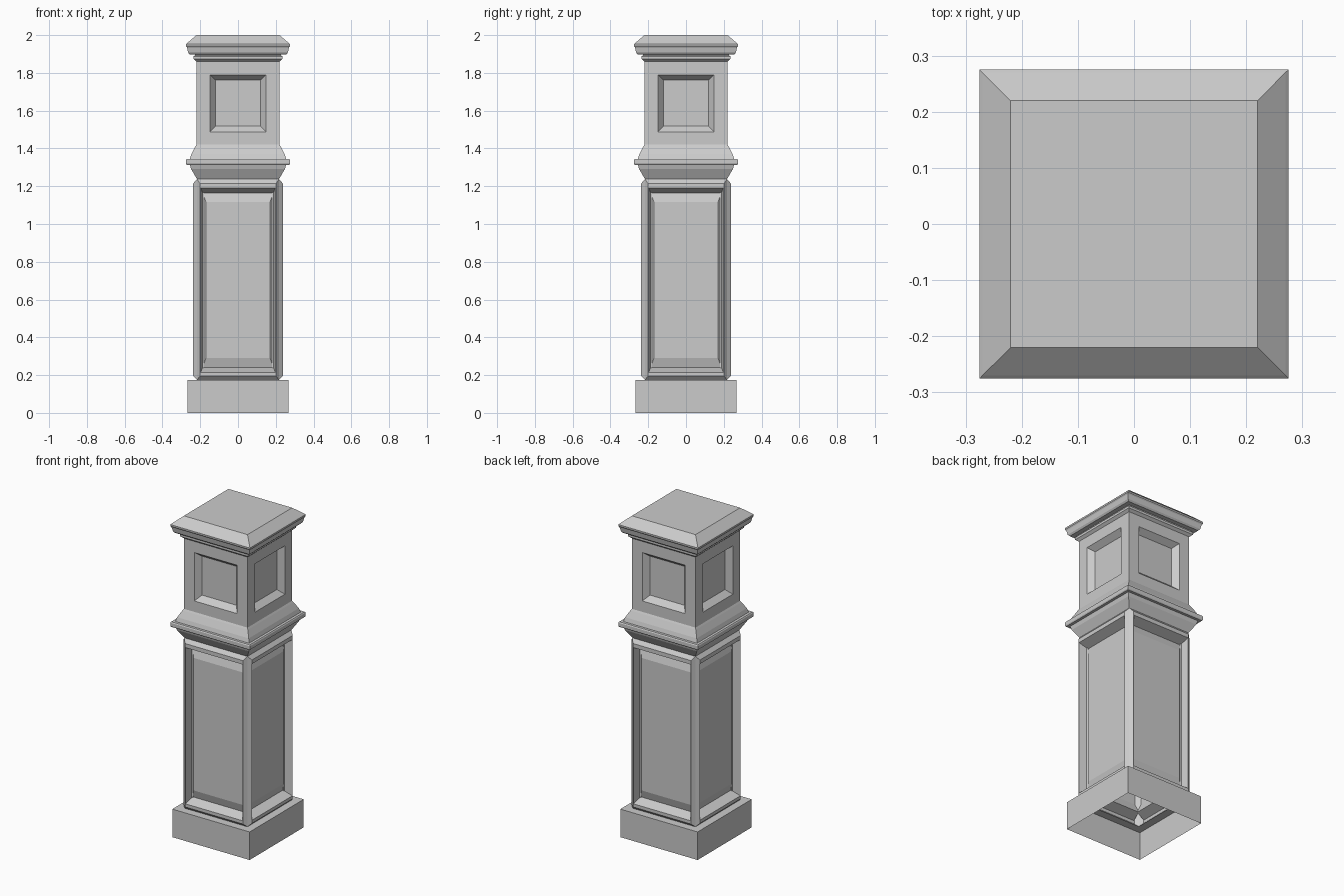
import bpy, bmesh
from math import pi
from mathutils import Matrix, Vector

if "Cube" in bpy.data.objects:
    bpy.data.objects.remove(bpy.data.objects["Cube"])


def finish(name, bm):
    bmesh.ops.remove_doubles(bm, verts=bm.verts, dist=0.0001)
    me = bpy.data.meshes.new(name)
    bm.to_mesh(me)
    bm.free()
    ob = bpy.data.objects.new(name, me)
    bpy.context.collection.objects.link(ob)
    return ob


def bridge(bm, lower, upper):
    for i in range(4):
        j = (i + 1) % 4
        bm.faces.new((lower[i], lower[j], upper[j], upper[i]))


def square_moulding(name, profile, close_top=False):
    """Sweep a (half width, z) profile around a square, bottom to top."""
    bm = bmesh.new()
    rings = [[bm.verts.new((sx * r, sy * r, z))
              for sx, sy in ((-1, -1), (1, -1), (1, 1), (-1, 1))]
             for r, z in profile]
    for a, b in zip(rings, rings[1:]):
        bridge(bm, a, b)
    if close_top:
        bm.faces.new(rings[-1])
    return finish(name, bm)


def panelled_sides(name, steps):
    """Nested rectangles (half width, bottom, top, distance out) on four sides."""
    bm = bmesh.new()
    for k in range(4):
        rot = Matrix.Rotation(k * pi / 2, 3, 'Z')
        rings = [[bm.verts.new(rot @ Vector(p)) for p in
                  ((-w, -d, z0), (w, -d, z0), (w, -d, z1), (-w, -d, z1))]
                 for w, z0, z1, d in steps]
        for a, b in zip(rings, rings[1:]):
            bridge(bm, a, b)
        bm.faces.new(rings[-1])
    return finish(name, bm)


# Plinth, open underneath
square_moulding("plinth", [(.267, 0), (.267, .175), (.217, .175)])

# Tall shaft with raised and fielded panels
panelled_sides("shaft", [
    (.217, .175, 1.238, .217), (.201, .195, 1.215, .237),
    (.198, .215, 1.19, .237), (.187, .24, 1.165, .18),
    (.17, .29, 1.117, .195)])

# Collar between the shaft and the upper block
square_moulding("collar", [
    (.217, 1.238), (.248, 1.29), (.255, 1.313), (.271, 1.313),
    (.275, 1.319), (.275, 1.339), (.271, 1.345), (.255, 1.345),
    (.247, 1.37), (.226, 1.41), (.22, 1.42)])

# Upper block with sunken square panels
panelled_sides("upper_block", [
    (.22, 1.42, 1.86, .22), (.148, 1.488, 1.79, .22),
    (.119, 1.519, 1.762, .185)])

# Cap with stepped neck and sloping top
square_moulding("cap", [
    (.22, 1.86), (.235, 1.873), (.235, 1.888), (.228, 1.892),
    (.228, 1.898), (.256, 1.898), (.264, 1.908), (.27, 1.935),
    (.275, 1.942), (.275, 1.952), (.27, 1.957), (.22, 2.0)], close_top=True)
